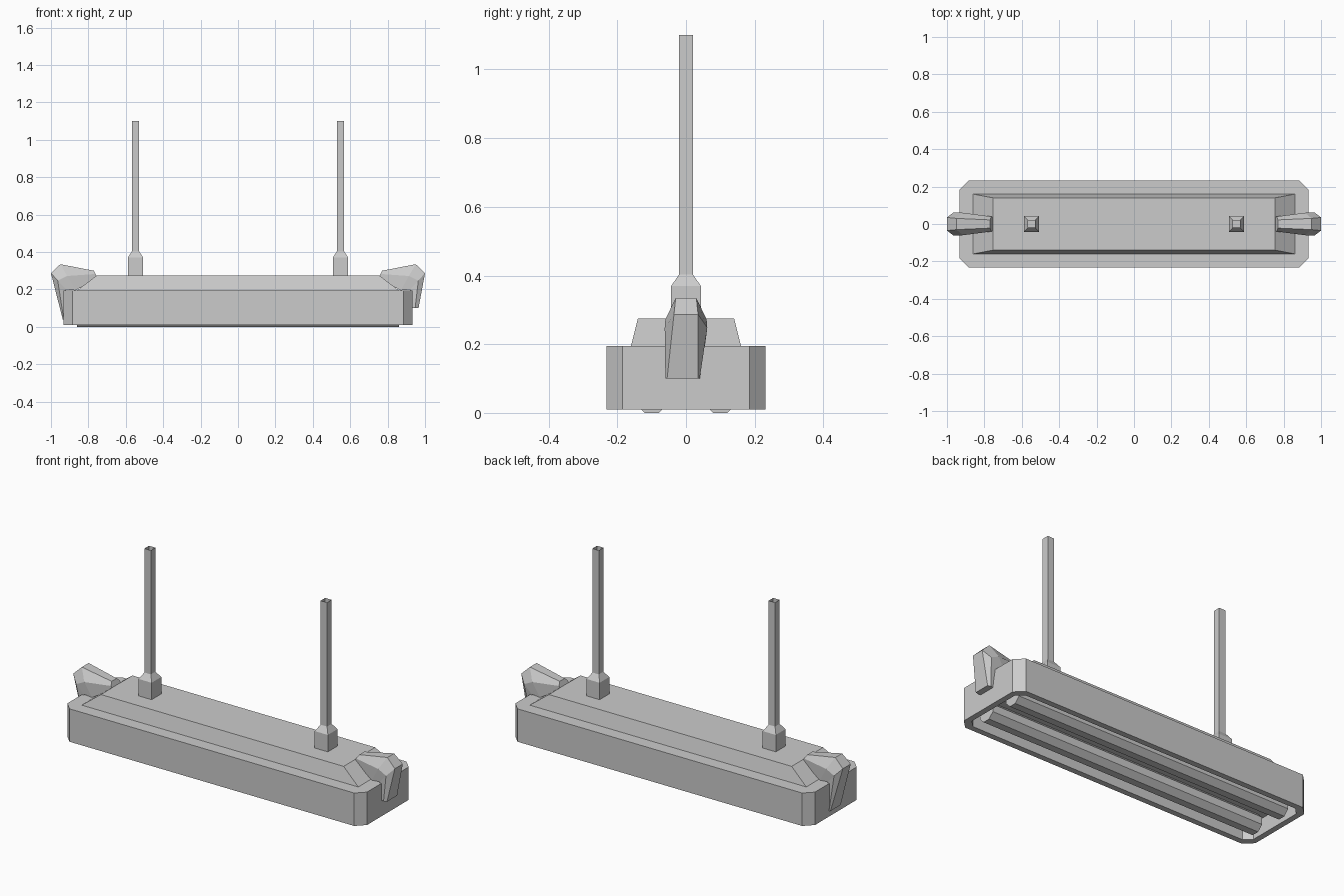
import bpy, bmesh, math
from mathutils import Vector

if "Cube" in bpy.data.objects:
    bpy.data.objects.remove(bpy.data.objects["Cube"])


def loft(name, rings, cap_start=True, cap_end=True):
    """Skin a list of equal-length point rings into one mesh object."""
    bm = bmesh.new()
    loops = [[bm.verts.new(p) for p in ring] for ring in rings]
    n = len(loops[0])
    for a, b in zip(loops, loops[1:]):
        for i in range(n):
            j = (i + 1) % n
            bm.faces.new((a[i], a[j], b[j], b[i]))
    if cap_start:
        bm.faces.new(loops[0][::-1])
    if cap_end:
        bm.faces.new(loops[-1])
    bmesh.ops.recalc_face_normals(bm, faces=bm.faces)
    mesh = bpy.data.meshes.new(name)
    bm.to_mesh(mesh)
    bm.free()
    ob = bpy.data.objects.new(name, mesh)
    bpy.context.collection.objects.link(ob)
    return ob


def rect(hx, hy, z, cx=0.0):
    return [(cx - hx, -hy, z), (cx + hx, -hy, z), (cx + hx, hy, z), (cx - hx, hy, z)]


def chamfered(hx, hy, c, z):
    quarter = [(hx - c, hy), (hx, hy - c)]
    pts = quarter + [(x, -y) for x, y in quarter[::-1]]
    pts += [(-x, -y) for x, y in quarter] + [(-x, y) for x, y in quarter[::-1]]
    return [(x, y, z) for x, y in pts]


# Housing: chamfered shell, open underneath with a recessed ceiling
loft("housing", [
    chamfered(0.932, 0.232, 0.047, 0.195),
    chamfered(0.932, 0.232, 0.047, 0.01),
    chamfered(0.90, 0.20, 0.038, 0.01),
    chamfered(0.90, 0.20, 0.038, 0.10),
])

# Sloped top cover
loft("top_cover", [rect(0.86, 0.16, 0.19), rect(0.86, 0.16, 0.195), rect(0.755, 0.14, 0.275)])

# Two octagonal lamp tubes
r = 0.05 / math.cos(math.pi / 8)
for side, label in ((-1, "front"), (1, "back")):
    rings = []
    for x in (-0.86, 0.86):
        rings.append([(x, side * 0.10 + r * math.cos(a), 0.05 + r * math.sin(a))
                      for a in (math.pi / 8 + k * math.pi / 4 for k in range(8))])
    loft(label + "_lamp_tube", rings)

# Hanging rods with tapered sockets, rods open at the top
for side, label in ((-1, "left"), (1, "right")):
    cx = side * 0.548
    loft(label + "_rod", [
        rect(0.041, 0.043, 0.27, cx), rect(0.041, 0.043, 0.37, cx),
        rect(0.02, 0.02, 0.403, cx), rect(0.02, 0.02, 1.10, cx),
    ], cap_end=False)

# End clips: outer (x, z, half width), inner (x, z, half width), y shift per station
for side, label, leg in ((-1, "left", 0.04), (1, "right", 0.10)):
    foot_x = 0.937 if side < 0 else 0.965
    stations = [
        ((0.77, 0.30, 0.022), (0.752, 0.262, 0.04), 0.0),
        ((0.95, 0.335, 0.03), (0.87, 0.195, 0.06), 0.0),
        ((1.00, 0.287, 0.035), (0.92, 0.20, 0.062), 0.0),
        ((foot_x, leg, 0.045), (0.925, leg, 0.05), -0.01 * side),
    ]
    rings = []
    for (ox, oz, ow), (ix, iz, iw), s in stations:
        mid = Vector((ox, oz)).lerp(Vector((ix, iz)), 0.45)
        rings.append([(side * x, y + s, z) for x, y, z in (
            (ox, -ow, oz), (ox, ow, oz), (mid.x, iw, mid.y),
            (ix, iw * 0.9, iz), (ix, -iw * 0.9, iz), (mid.x, -iw, mid.y))])
    loft(label + "_end_clip", rings)
